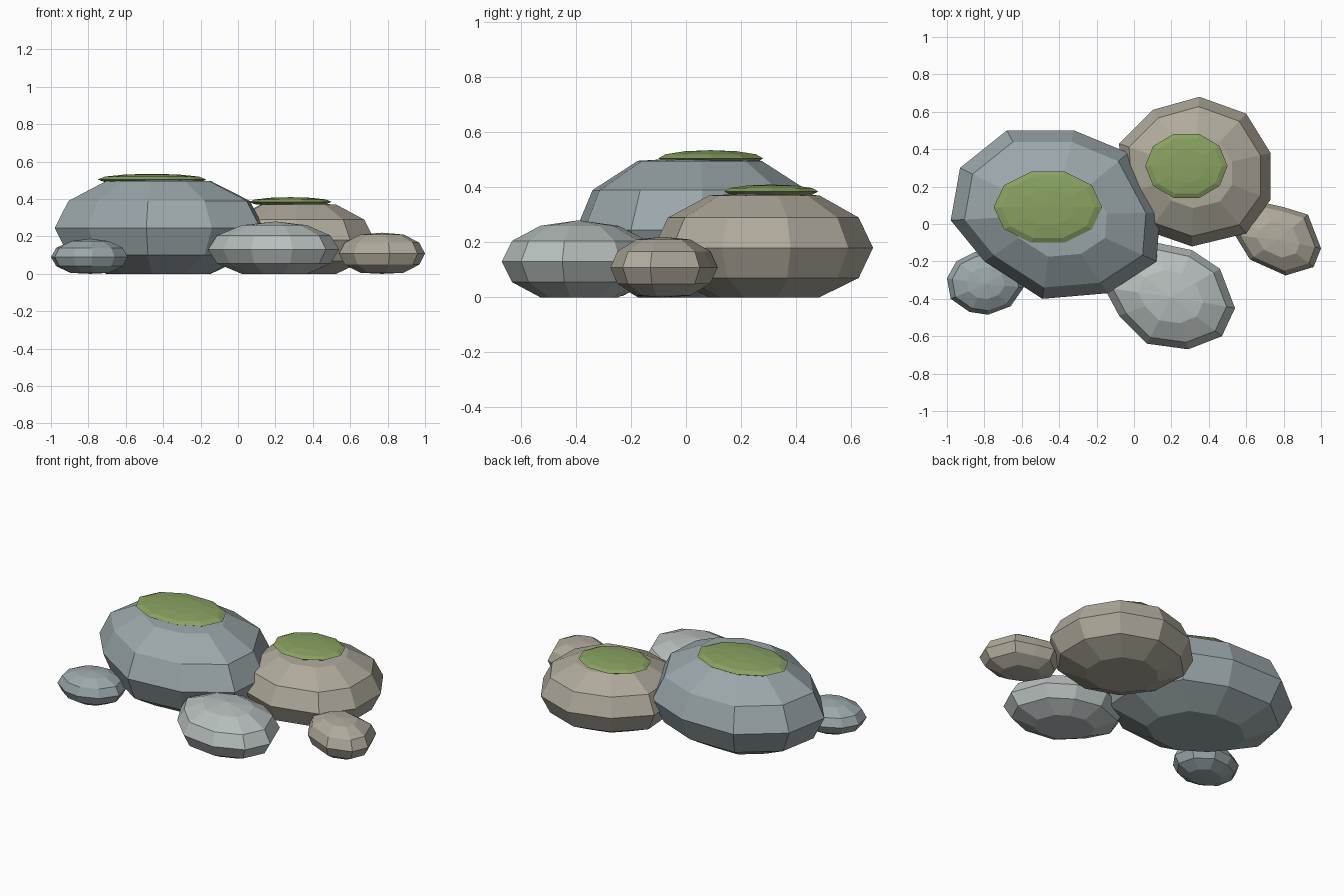
import bpy, bmesh
from math import sin, cos, pi, radians

if "Cube" in bpy.data.objects:
    bpy.data.objects.remove(bpy.data.objects["Cube"])


def material(name, rgb):
    m = bpy.data.materials.new(name)
    m.diffuse_color = (*rgb, 1)
    m.use_nodes = True
    m.node_tree.nodes["Principled BSDF"].inputs["Base Color"].default_value = m.diffuse_color
    return m


BLUE = material("blue_grey_stone", (0.33, 0.39, 0.41))
PALE = material("pale_stone", (0.47, 0.52, 0.51))
TAN = material("tan_stone", (0.43, 0.40, 0.33))
MOSS = material("moss", (0.25, 0.36, 0.12))


def boulder(name, outline, centre, mid, half, mat, top=9.0, bottom=0.0):
    """Squashed six-band faceted ball whose widest ring follows the outline."""
    cx, cy = centre
    bm = bmesh.new()
    rings = []
    for lat in (-60, -30, 0, 30, 60):
        k, z = cos(radians(lat)), mid + half * sin(radians(lat))
        z = min(max(z, bottom), top)
        rings.append([bm.verts.new((cx + (x - cx) * k, cy + (y - cy) * k, z))
                      for x, y in outline])
    n = len(outline)
    for a, b in zip(rings, rings[1:]):
        for i in range(n):
            j = (i + 1) % n
            bm.faces.new((a[i], a[j], b[j], b[i]))
    low = bm.verts.new((cx, cy, max(mid - half, bottom)))
    high = bm.verts.new((cx, cy, min(mid + half, top)))
    for i in range(n):
        j = (i + 1) % n
        bm.faces.new((rings[0][j], rings[0][i], low))
        bm.faces.new((rings[-1][i], rings[-1][j], high))
    bmesh.ops.recalc_face_normals(bm, faces=bm.faces)
    me = bpy.data.meshes.new(name)
    bm.to_mesh(me)
    bm.free()
    me.materials.append(mat)
    ob = bpy.data.objects.new(name, me)
    bpy.context.collection.objects.link(ob)


def oval(cx, cy, rx, ry, n=10):
    return [(cx + rx * cos(2 * pi * i / n), cy + ry * sin(2 * pi * i / n) / sin(0.4 * pi + 0.1 * pi))
            for i in range(n)]


# Large blue-grey boulder
boulder("large_boulder",
        [(-.98, .02), (-.80, -.20), (-.49, -.40), (-.14, -.37), (.12, -.20),
         (.14, .06), (-.03, .38), (-.32, .50), (-.68, .50), (-.93, .30)],
        (-.43, .05), .245, .29, BLUE, top=.51)

# Tan boulder behind on the right
boulder("tan_boulder",
        [(-.08, .43), (-.06, .15), (.08, -.04), (.31, -.12), (.60, -.05),
         (.73, .13), (.73, .38), (.60, .59), (.35, .68), (.10, .61)],
        (.32, .29), .18, .22, TAN, top=.38)

# Pale rock in front
boulder("pale_rock",
        [(-.16, -.34), (-.08, -.49), (.07, -.64), (.29, -.67), (.47, -.60),
         (.54, -.45), (.46, -.24), (.31, -.14), (.12, -.10), (-.09, -.18)],
        (.20, -.39), .13, .15, PALE)

# Small rocks at either end
boulder("small_tan_rock",
        [(.54, -.06), (.62, -.19), (.81, -.275), (.96, -.23), (1.0, -.13),
         (.93, .05), (.80, .09), (.69, .115), (.57, .02)],
        (.77, -.085), .108, .118, TAN, top=.22)
boulder("small_blue_rock",
        [(-1.0, -.29), (-.98, -.40), (-.88, -.47), (-.78, -.485), (-.66, -.44),
         (-.59, -.34), (-.62, -.22), (-.73, -.14), (-.85, -.15), (-.95, -.20)],
        (-.79, -.32), .09, .098, BLUE)

# Moss caps on the two big boulders
boulder("large_moss_cap", oval(-.46, .09, .29, .2), (-.46, .09), .505, .03, MOSS)
boulder("small_moss_cap", oval(.28, .31, .22, .18), (.28, .31), .385, .025, MOSS)
